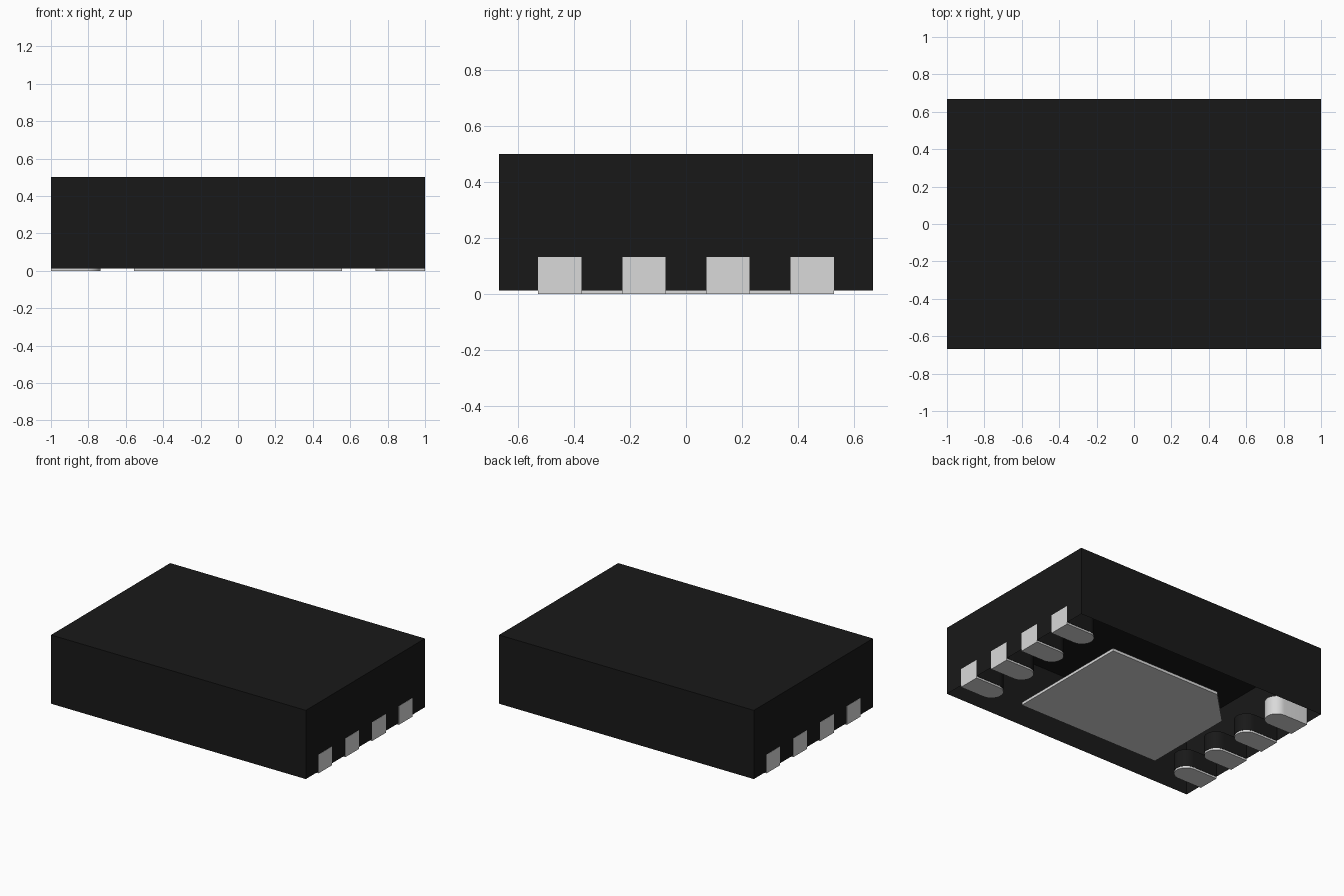
import bpy
import bmesh
import math

cube = bpy.data.objects.get("Cube")
if cube:
    bpy.data.objects.remove(cube, do_unlink=True)


def material(name, rgb):
    mat = bpy.data.materials.new(name)
    mat.use_nodes = True
    mat.diffuse_color = (*rgb, 1)
    bsdf = mat.node_tree.nodes["Principled BSDF"]
    bsdf.inputs["Base Color"].default_value = (*rgb, 1)
    bsdf.inputs["Roughness"].default_value = 0.6
    return mat


def prism(name, outline, z0, z1, mat, open_base=False):
    """Extrude a flat outline from z0 up to z1, with or without its base."""
    bm = bmesh.new()
    base = bm.faces.new([bm.verts.new((x, y, z0)) for x, y in outline])
    top = bmesh.ops.extrude_face_region(bm, geom=[base])["geom"]
    verts = [v for v in top if isinstance(v, bmesh.types.BMVert)]
    bmesh.ops.translate(bm, verts=verts, vec=(0, 0, z1 - z0))
    bmesh.ops.recalc_face_normals(bm, faces=bm.faces)
    if open_base:
        bm.faces.remove(base)
    mesh = bpy.data.meshes.new(name)
    bm.to_mesh(mesh)
    bm.free()
    mesh.materials.append(mat)
    obj = bpy.data.objects.new(name, mesh)
    bpy.context.collection.objects.link(obj)
    return obj


def smooth(obj):
    bpy.ops.object.select_all(action="DESELECT")
    obj.select_set(True)
    bpy.context.view_layer.objects.active = obj
    bpy.ops.object.shade_smooth_by_angle(angle=math.radians(30))


def slot(side, cy, outer, half, tip, steps=16):
    """Outline with a square outer end and a round inner end."""
    points = [(outer, -half), (outer, half)]
    for i in range(steps + 1):
        a = math.pi * (0.5 + i / steps)
        points.append((tip + half + half * math.cos(a), half * math.sin(a)))
    return [(side * x, y + cy) for x, y in points]


black = material("black plastic", (0.0095, 0.0095, 0.0095))
metal = material("pale grey metal", (0.695, 0.695, 0.695))

# Hollow moulded body, open underneath, a hair inside the contact faces
bx, by = 0.999, 0.667
prism("body", [(-bx, -by), (bx, -by), (bx, by), (-bx, by)], 0.013, 0.5, black,
      open_base=True)

# Central plate underneath, with one clipped corner
px, py, clip = 0.555, 0.453, 0.24
prism("centre_plate",
      [(-px, -py), (px, -py), (px, py), (clip - px, py), (-px, py - clip)],
      0, 0.02, metal)

# Edge contacts with round inner ends, in black pockets (the back right one is bare)
for side, label in ((1, "left"), (-1, "right")):
    for n in range(4):
        cy = (n - 1.5) * 0.3
        smooth(prism(f"{label}_contact_{n + 1}",
                     slot(side, cy, 1, 0.077, 0.735), 0, 0.133, metal))
        if (side, n) != (-1, 3):
            smooth(prism(f"{label}_pocket_{n + 1}",
                         slot(side, cy, 0.998, 0.079, 0.733), 0.013, 0.135, black))
